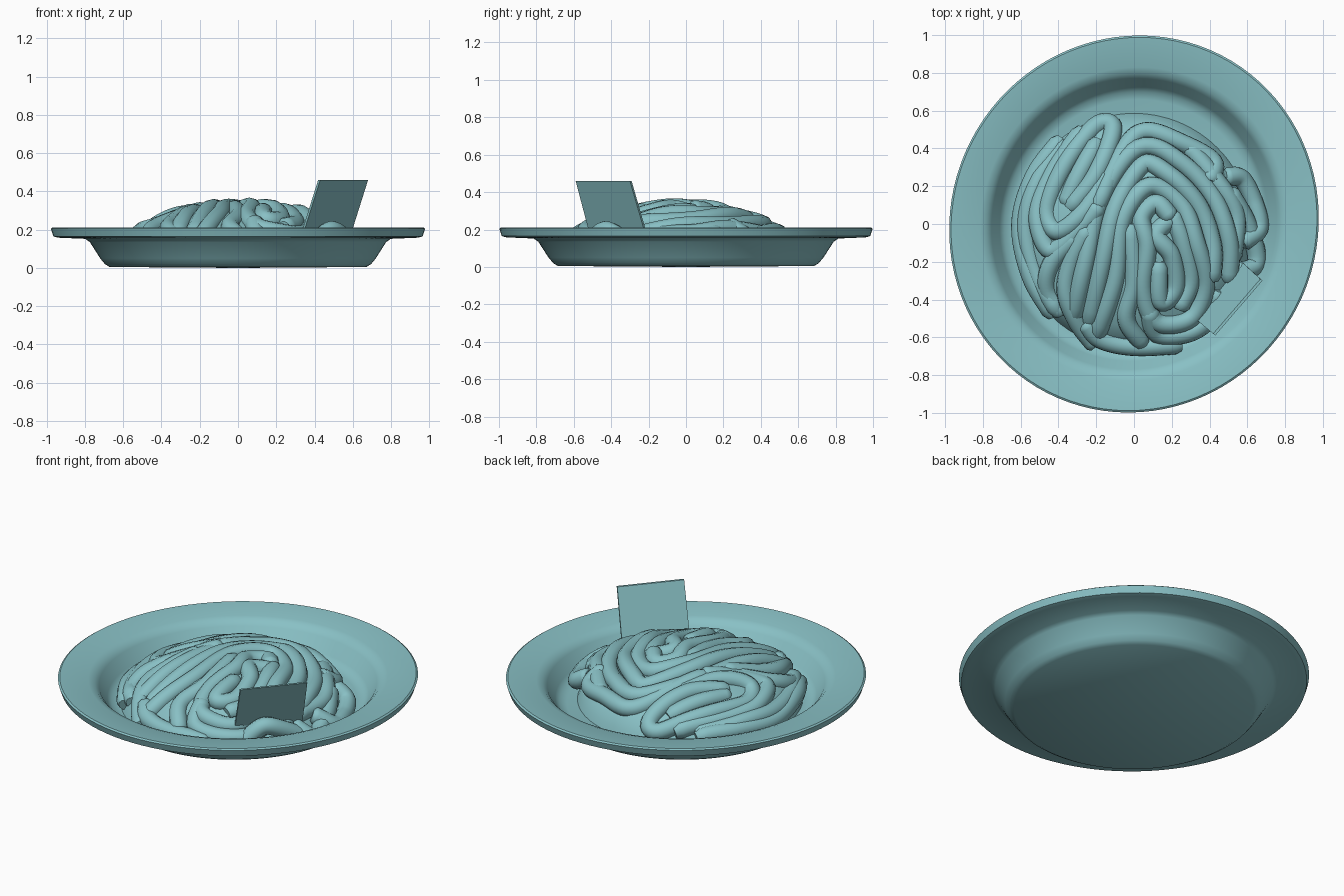
import bpy, bmesh, math
from mathutils import Vector

if "Cube" in bpy.data.objects:
    bpy.data.objects.remove(bpy.data.objects["Cube"])

R = 0.05               # noodle radius
CX, CY = 0.02, -0.04   # centre of the heap

teal = bpy.data.materials.new("teal")
teal.diffuse_color = (0.25, 0.53, 0.56, 1)
teal.use_nodes = True
teal.node_tree.nodes["Principled BSDF"].inputs["Base Color"].default_value = teal.diffuse_color


def finish(obj, angle=40):
    obj.data.materials.clear()
    obj.data.materials.append(teal)
    bpy.ops.object.select_all(action='DESELECT')
    obj.select_set(True)
    bpy.context.view_layer.objects.active = obj
    bpy.ops.object.shade_smooth_by_angle(angle=math.radians(angle))


def mesh_object(name, bm):
    bmesh.ops.recalc_face_normals(bm, faces=bm.faces)
    me = bpy.data.meshes.new(name)
    bm.to_mesh(me)
    bm.free()
    obj = bpy.data.objects.new(name, me)
    bpy.context.collection.objects.link(obj)
    return obj


def lathe(name, profile, steps=96):
    bm = bmesh.new()
    vs = [bm.verts.new((r, 0, z)) for r, z in profile]
    es = [bm.edges.new(p) for p in zip(vs, vs[1:])]
    bmesh.ops.spin(bm, geom=vs + es, cent=(0, 0, 0), axis=(0, 0, 1),
                   angle=math.tau, steps=steps)
    bmesh.ops.remove_doubles(bm, verts=bm.verts, dist=1e-4)
    return mesh_object(name, bm)


def heap_height(r):
    return 0.36 - 0.36 * r ** 2 - 0.42 * r ** 4


def smooth_path(pts, n=8):
    p = [Vector(q) for q in pts]
    p = [2 * p[0] - p[1]] + p + [2 * p[-1] - p[-2]]
    out = []
    for i in range(1, len(p) - 2):
        a, b, c, d = p[i - 1:i + 3]
        for k in range(n):
            t = k / n
            out.append(0.5 * (2 * b + (c - a) * t + (2 * a - 5 * b + 4 * c - d) * t * t
                              + (3 * b - a - 3 * c + d) * t ** 3))
    return out + [p[-2]]


count = 0


def noodles(pts, offsets=(0,), lift=0.0, arch=0.0, radius=R):
    """Parallel strands that follow a plan path draped over the heap."""
    global count
    path = smooth_path(pts)
    for off in offsets:
        count += 1
        cu = bpy.data.curves.new("noodle", 'CURVE')
        cu.dimensions = '3D'
        cu.bevel_depth = radius
        cu.bevel_resolution = 4
        cu.use_fill_caps = True
        sp = cu.splines.new('POLY')
        sp.points.add(len(path) - 1)
        last = len(path) - 1
        for i, q in enumerate(path):
            t = (path[min(i + 1, last)] - path[max(i - 1, 0)]).normalized()
            x, y = q.x - t.y * off, q.y + t.x * off
            z = heap_height(math.hypot(x - CX, y - CY)) - radius + lift
            z += 0.008 * math.sin(i * 0.3 + count * 2.1) + arch * math.sin(math.pi * i / last)
            sp.points[i].co = (x, y, max(z, 0.09), 1)
            sp.points[i].radius = 0.7 if i in (0, last) else 1.0
        obj = bpy.data.objects.new("noodle_%02d" % count, cu)
        bpy.context.collection.objects.link(obj)
        bpy.ops.object.select_all(action='DESELECT')
        obj.select_set(True)
        bpy.context.view_layer.objects.active = obj
        bpy.ops.object.convert(target='MESH')
        finish(bpy.context.object, 60)


# Deep plate with a wide rim, very slightly out of round
plate = lathe("plate", [
    (0, 0), (0.685, 0.005), (0.71, 0.02), (0.735, 0.05), (0.79, 0.135), (0.815, 0.152),
    (0.96, 0.158), (0.985, 0.165), (0.998, 0.205), (0.988, 0.212), (0.83, 0.197),
    (0.795, 0.185), (0.77, 0.16), (0.725, 0.085), (0.70, 0.06), (0.66, 0.05), (0, 0.05)])
for v in plate.data.vertices:
    v.co.x = v.co.x * 0.98 + 0.03 * v.co.y
finish(plate, 35)

# Smooth core under the noodles
core = lathe("noodle_core", [(r, heap_height(r) - 0.045) for r in
                             (0, 0.1, 0.2, 0.3, 0.4, 0.5, 0.56)] + [(0.61, 0.09), (0.63, 0.04)], 64)
core.location = (CX - 0.02, CY, 0)
finish(core, 60)

# Nested arches in the middle
noodles([(-0.2, -0.6), (-0.1, -0.3), (-0.06, 0.02), (0.08, 0.2), (0.25, 0.1), (0.33, -0.1),
         (0.38, -0.32), (0.3, -0.5), (0.12, -0.52), (0.05, -0.35), (0.07, -0.12),
         (0.04, 0.03), (0.12, 0.11), (0.2, 0.03)])
noodles([(0.2, 0.03), (0.12, -0.06), (0.2, -0.17), (0.22, -0.34), (0.14, -0.41), (0.13, -0.2)])
noodles([(0.2, 0.06), (0.26, -0.1), (0.3, -0.3), (0.24, -0.45)], lift=-0.01)
noodles([(-0.02, 0.0), (0.0, -0.3), (-0.04, -0.5), (0.05, -0.64)], lift=-0.01)

# Sweeping strands from lower left over the top to the right
noodles([(-0.28, -0.52), (-0.21, -0.2), (-0.13, 0.12), (0.04, 0.36), (0.22, 0.29),
         (0.38, 0.12), (0.46, -0.1), (0.46, -0.3)], (-0.045, 0.045))
noodles([(-0.2, 0.08), (-0.06, 0.38), (0.06, 0.49), (0.25, 0.43), (0.42, 0.33), (0.4, 0.22)])

# Tall loops at the left
noodles([(-0.15, 0.28), (-0.25, 0.08), (-0.4, -0.04), (-0.46, 0.08), (-0.36, 0.32),
         (-0.2, 0.52), (-0.11, 0.5), (-0.2, 0.26), (-0.34, 0.08)])
noodles([(-0.19, 0.44), (-0.3, 0.24), (-0.36, 0.1)], lift=-0.01)
noodles([(-0.27, 0.5), (-0.43, 0.27), (-0.51, 0.05), (-0.44, -0.14), (-0.28, -0.02), (-0.18, 0.1)])
noodles([(-0.36, 0.43), (-0.5, 0.24), (-0.57, 0.0), (-0.52, -0.26), (-0.4, -0.47)], (0, -0.03))

# Lower left fan
noodles([(-0.24, -0.02), (-0.33, -0.2), (-0.36, -0.36), (-0.3, -0.52), (-0.2, -0.65)])
noodles([(-0.3, -0.06), (-0.43, -0.2), (-0.46, -0.34), (-0.38, -0.48)])

# Front edge of the heap
noodles([(-0.26, -0.52), (-0.18, -0.61), (0.0, -0.65), (0.25, -0.64)])
noodles([(0.08, -0.45), (0.12, -0.58), (0.28, -0.58), (0.4, -0.5), (0.45, -0.35)])

# Right edge of the heap
noodles([(0.28, 0.42), (0.42, 0.25), (0.54, 0.05), (0.52, -0.2)])
noodles([(0.48, 0.25), (0.57, 0.24), (0.64, 0.1), (0.66, -0.03), (0.57, -0.1)])
noodles([(0.5, 0.18), (0.6, 0.0), (0.65, -0.2), (0.55, -0.26)])

# Stray noodle arching in front of the card
noodles([(0.39, -0.53), (0.46, -0.46), (0.53, -0.38), (0.62, -0.22)], lift=-0.02, arch=0.09)

# Thin card leaning outwards
bm = bmesh.new()
th = Vector((0.011, -0.009, 0.0))
corners = [Vector(c) for c in ((0.31, -0.49, 0.08), (0.56, -0.19, 0.08),
                               (0.68, -0.30, 0.46), (0.43, -0.59, 0.46))]
a = [bm.verts.new(c) for c in corners]
b = [bm.verts.new(c - th) for c in corners]
bm.faces.new(a)
bm.faces.new(b[::-1])
for i in range(4):
    j = (i + 1) % 4
    bm.faces.new((a[i], b[i], b[j], a[j]))
finish(mesh_object("card", bm), 30)
